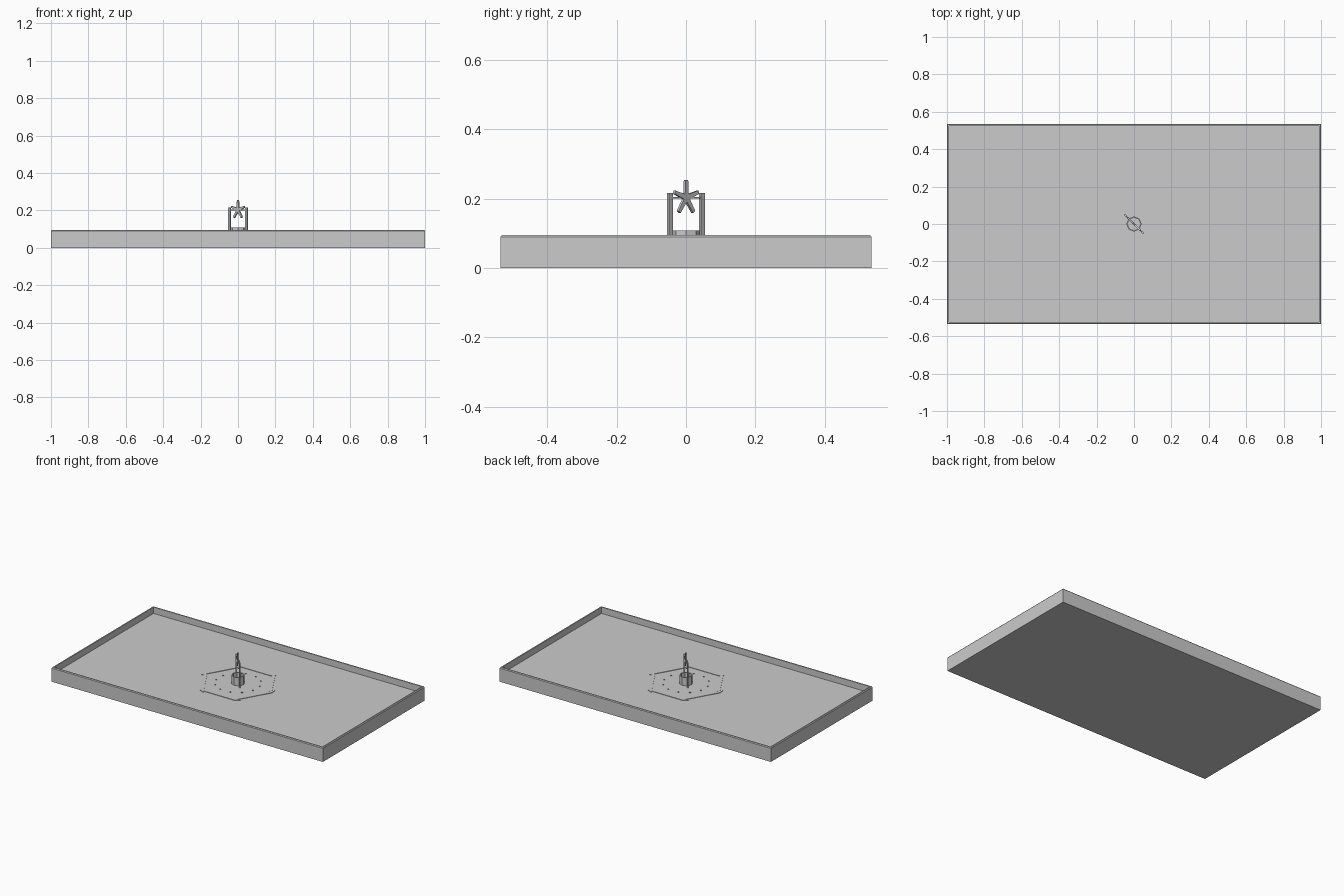
import bpy, bmesh, math
from mathutils import Matrix, Vector

if "Cube" in bpy.data.objects:
    bpy.data.objects.remove(bpy.data.objects["Cube"])

FLOOR = 0.053
TURN = Matrix.Rotation(math.radians(-45), 4, 'Z')  # plane of the wheel frame


def make(name, bm, matrix=Matrix.Identity(4)):
    bmesh.ops.transform(bm, matrix=matrix, verts=bm.verts)
    bmesh.ops.recalc_face_normals(bm, faces=bm.faces)
    me = bpy.data.meshes.new(name)
    bm.to_mesh(me)
    bm.free()
    ob = bpy.data.objects.new(name, me)
    bpy.context.collection.objects.link(ob)
    return ob


def box(name, size, loc, matrix=Matrix.Identity(4)):
    bm = bmesh.new()
    bmesh.ops.create_cube(bm, size=1)
    return make(name, bm, matrix @ Matrix.Translation(loc) @ Matrix.Diagonal((*size, 1)))


def prism(name, pts, depth, matrix):
    bm = bmesh.new()
    f = bm.faces.new([bm.verts.new((x, y, 0)) for x, y in pts])
    r = bmesh.ops.extrude_face_region(bm, geom=[f])
    bmesh.ops.translate(bm, vec=(0, 0, depth),
                        verts=[v for v in r['geom'] if isinstance(v, bmesh.types.BMVert)])
    return make(name, bm, matrix)


def lofted(name, rings):
    # closed stack of rings, capped at both ends
    bm = bmesh.new()
    loops = [[bm.verts.new(p) for p in ring] for ring in rings]
    n = len(loops[0])
    for a, b in zip(loops, loops[1:]):
        for i in range(n):
            bm.faces.new((a[i], a[(i + 1) % n], b[(i + 1) % n], b[i]))
    bm.faces.new(loops[0])
    bm.faces.new(loops[-1])
    return make(name, bm)


def rect(inset, z):
    x, y = 1 - inset, 0.535 - inset
    return [(-x, -y, z), (x, -y, z), (x, y, z), (-x, y, z)]


def circle(r, z, n=8):
    return [(r * math.cos(math.tau * i / n), r * math.sin(math.tau * i / n), z) for i in range(n)]


# tray with thin chamfered rim
lofted("tray", [rect(0, 0), rect(0, 0.09), rect(0.004, 0.095), rect(0.012, 0.095), rect(0.012, FLOOR)])

# low hexagonal border of skewed strips
for i in range(6):
    m = Matrix.Rotation(math.radians(60 * i), 4, 'Z') @ Matrix.Translation((0, 0, FLOOR - 0.002))
    prism("border_strip", [(-0.13, -0.215), (0.125, -0.215), (0.155, -0.196), (-0.1, -0.196)], 0.005, m)

# ring of small studs
for i in range(12):
    a = math.tau * (i + 0.5) / 12
    box("stud", (0.007, 0.007, 0.006), (0.14 * math.cos(a), 0.14 * math.sin(a), FLOOR + 0.001))

# hollow well base
lofted("well", [circle(0.041, FLOOR - 0.002), circle(0.041, 0.108), circle(0.034, 0.108),
                circle(0.034, FLOOR + 0.004)])

# posts and axle
for s in (-1, 1):
    box("post", (0.015, 0.008, 0.216 - FLOOR), (s * 0.065, 0, (0.216 + FLOOR) / 2), TURN)
box("axle", (0.13, 0.005, 0.005), (0, 0, 0.203), TURN)

# five-armed wheel
for i in range(5):
    m = (TURN @ Matrix.Translation((0, 0.004, 0.203)) @ Matrix.Rotation(math.pi / 2, 4, 'X')
         @ Matrix.Rotation(math.tau * i / 5, 4, 'Z'))
    prism("wheel_arm", [(-0.008, 0), (0.008, 0), (0.005, 0.051), (-0.005, 0.051)], 0.008, m)
